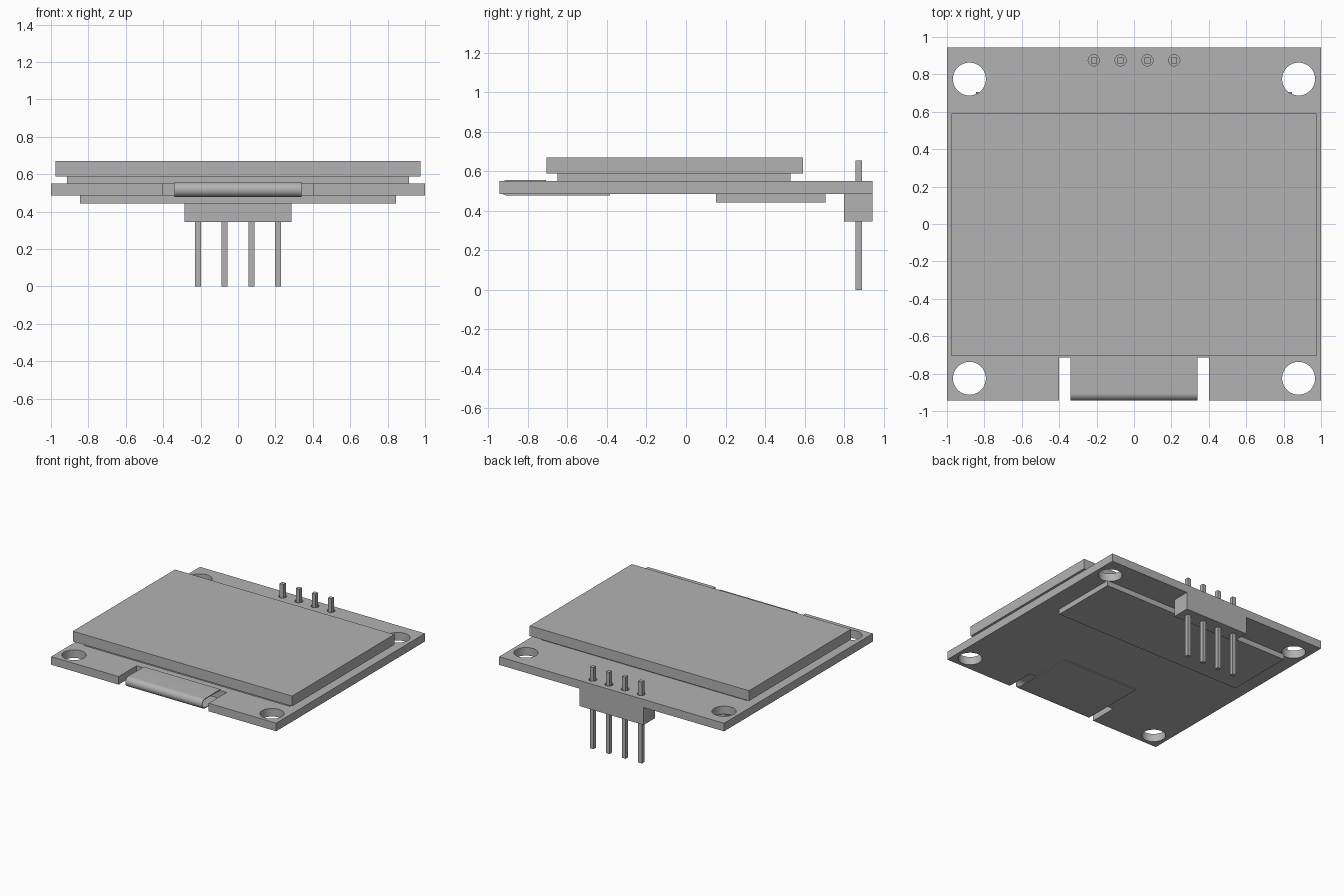
import bpy, bmesh, math

cube = bpy.data.objects.get("Cube")
if cube:
    bpy.data.objects.remove(cube, do_unlink=True)

grey = bpy.data.materials.new("plain_grey")
grey.use_nodes = True
colour = (0.45, 0.45, 0.45, 1)
grey.diffuse_color = colour
grey.node_tree.nodes["Principled BSDF"].inputs["Base Color"].default_value = colour


def finish(name, bm):
    """Turn a bmesh into a named, coloured object."""
    bmesh.ops.recalc_face_normals(bm, faces=bm.faces)
    mesh = bpy.data.meshes.new(name)
    bm.to_mesh(mesh)
    bm.free()
    mesh.materials.append(grey)
    obj = bpy.data.objects.new(name, mesh)
    bpy.context.collection.objects.link(obj)
    return obj


def smooth(obj):
    bpy.ops.object.select_all(action='DESELECT')
    obj.select_set(True)
    bpy.context.view_layer.objects.active = obj
    bpy.ops.object.shade_smooth_by_angle(angle=math.radians(35))


def box(name, x, y, z):
    """Box from (low, high) ranges on each axis."""
    bm = bmesh.new()
    bmesh.ops.create_cube(bm, size=1)
    for v in bm.verts:
        v.co = [r[0] + (c + 0.5) * (r[1] - r[0]) for c, r in zip(v.co, (x, y, z))]
    return finish(name, bm)


def circle(cx, cy, r, n):
    return [(cx + r * math.cos(math.tau * i / n), cy + r * math.sin(math.tau * i / n))
            for i in range(n)]


pin_xs = [-0.215, -0.072, 0.072, 0.215]
pin_y = 0.875

# Circuit board: notched outline with mounting holes and pin holes
loops = [[(-1, -0.943), (-0.4, -0.943), (-0.4, -0.715), (0.4, -0.715),
          (0.4, -0.943), (1, -0.943), (1, 0.945), (-1, 0.945)]]
loops += [circle(x, y, 0.088, 48) for x in (-0.88, 0.88) for y in (-0.825, 0.775)]
loops += [circle(x, pin_y, 0.03, 24) for x in pin_xs]
curve = bpy.data.curves.new("board_outline", 'CURVE')
curve.dimensions = '2D'
curve.fill_mode = 'BOTH'
curve.extrude = 0.0325
for loop in loops:
    spline = curve.splines.new('POLY')
    spline.points.add(len(loop) - 1)
    for p, (x, y) in zip(spline.points, loop):
        p.co = (x, y, 0, 1)
    spline.use_cyclic_u = True
outline = bpy.data.objects.new("board_outline", curve)
bpy.context.collection.objects.link(outline)
bpy.context.view_layer.update()
bm = bmesh.new()
bm.from_mesh(outline.evaluated_get(bpy.context.evaluated_depsgraph_get()).to_mesh())
bpy.data.objects.remove(outline, do_unlink=True)
bmesh.ops.remove_doubles(bm, verts=bm.verts, dist=0.0001)
bmesh.ops.translate(bm, verts=bm.verts, vec=(0, 0, 0.5175))
smooth(finish("circuit_board", bm))

# Display stack above and plate below the board
box("display_backing", (-0.915, 0.915), (-0.65, 0.53), (0.55, 0.588))
box("display_panel", (-0.975, 0.975), (-0.705, 0.592), (0.588, 0.67))
box("underside_plate", (-0.845, 0.845), (0.152, 0.705), (0.442, 0.485))

# Pin header with four square pins
box("header_block", (-0.285, 0.285), (0.8, 0.945), (0.345, 0.485))
for i, x in enumerate(pin_xs):
    box(f"header_pin_{i + 1}", (x - 0.016, x + 0.016),
        (pin_y - 0.016, pin_y + 0.016), (0, 0.655))

# Flexible ribbon folded around the front edge
mid_z, bend_y = 0.517, -0.905


def fold(r):
    arc = [(bend_y - r * math.sin(math.pi * i / 20), mid_z + r * math.cos(math.pi * i / 20))
           for i in range(21)]
    return [(-0.708, mid_z + r)] + arc + [(-0.385, mid_z - r)]


profile = fold(0.039) + fold(0.032)[::-1]
half = len(profile) // 2
bm = bmesh.new()
rows = [[bm.verts.new((x, y, z)) for y, z in profile] for x in (-0.34, 0.34)]
for i in range(len(profile)):
    j = (i + 1) % len(profile)
    bm.faces.new((rows[0][i], rows[0][j], rows[1][j], rows[1][i]))
for row in rows:
    for i in range(half - 1):
        bm.faces.new((row[i], row[i + 1], row[-2 - i], row[-1 - i]))
smooth(finish("ribbon_cable", bm))
